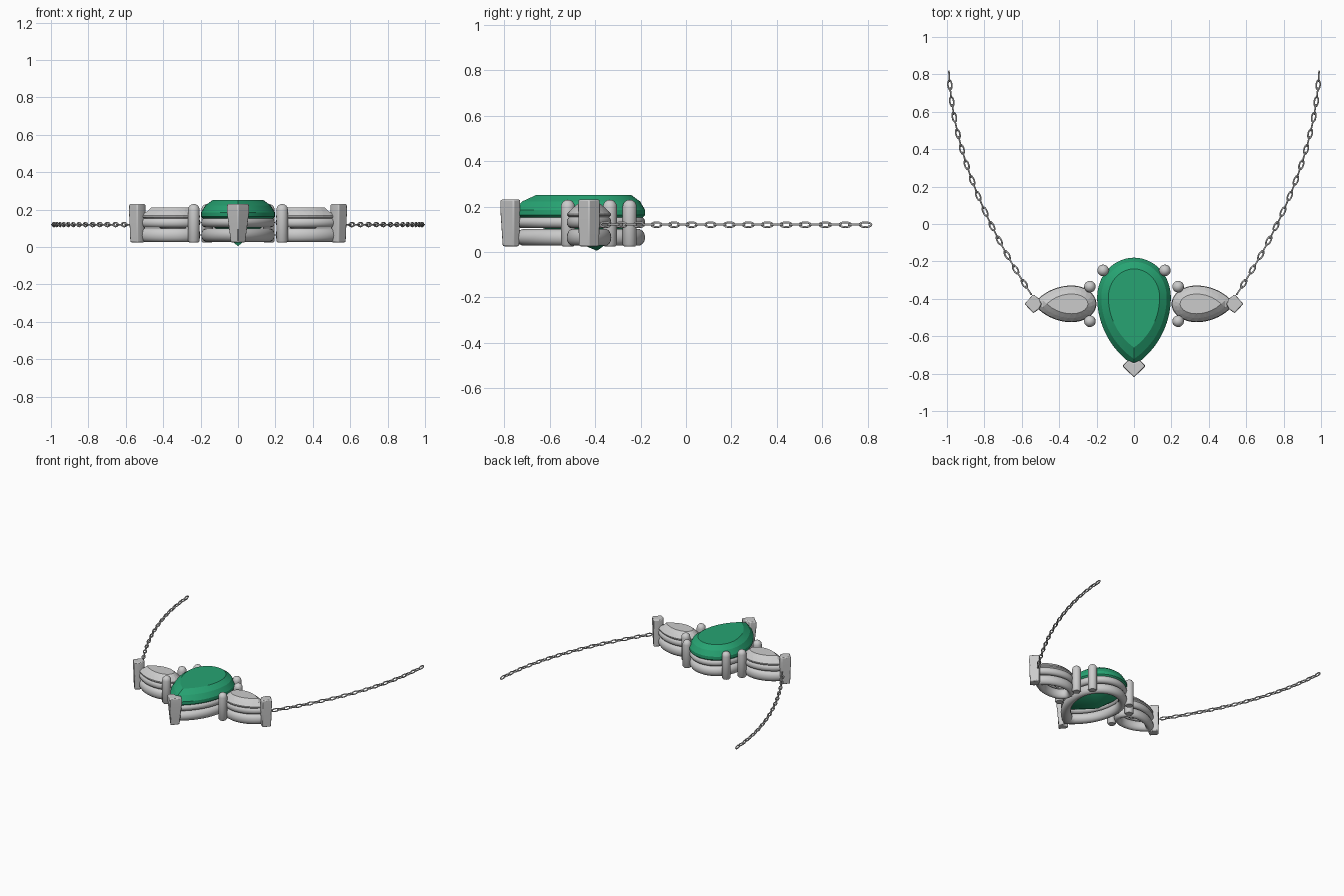
import bpy, bmesh, math
from mathutils import Vector
from mathutils.geometry import interpolate_bezier

if "Cube" in bpy.data.objects:
    bpy.data.objects.remove(bpy.data.objects["Cube"])

SIZE_C, ORG_C = (0.197, 0.212, 0.365), (0.0, -0.392)   # half width, head, tail
SIZE_S, ORG_S = (0.098, 0.132, 0.205), (0.333, -0.427)


def pear(size, inset, n, phase=0.0):
    """Pear outline, tip towards -y, shrunk by inset."""
    w, head, tail = size[0] - inset, size[1] - inset, size[2] - inset * 1.6
    R = (w * w + tail * tail) / (2 * w)
    pts = []
    for i in range(n):
        t = ((i + phase) / n) % 1.0
        a = 2 * t if t <= 0.5 else 2 * (1 - t)
        s = 1 if t <= 0.5 else -1
        if a < 0.5:
            d = tail * (1 - 2 * a)
            x, y = w - R + math.sqrt(max(R * R - d * d, 0)), -d
        else:
            th = (a - 0.5) * math.pi
            x, y = w * math.cos(th), head * math.sin(th)
        pts.append((s * x, y))
    return pts


def place(p, side):
    if side:
        return (ORG_S[0] - p[1], ORG_S[1] + p[0])
    return (ORG_C[0] + p[0], ORG_C[1] + p[1])


def finish(bm, name, mirror=False, angle=30, mat=None):
    bmesh.ops.recalc_face_normals(bm, faces=bm.faces[:])
    me = bpy.data.meshes.new(name)
    bm.to_mesh(me)
    bm.free()
    ob = bpy.data.objects.new(name, me)
    bpy.context.collection.objects.link(ob)
    if mat:
        me.materials.append(mat)
    if angle:
        bpy.ops.object.select_all(action='DESELECT')
        ob.select_set(True)
        bpy.context.view_layer.objects.active = ob
        bpy.ops.object.shade_smooth_by_angle(angle=math.radians(angle))
    if mirror:
        ob.modifiers.new("mirror", 'MIRROR').use_clip = False
    return ob


def bridge(bm, a, b, tri=False):
    n = len(a)
    for i in range(n):
        j = (i + 1) % n
        if tri:
            bm.faces.new((a[i], a[j], b[i]))
            bm.faces.new((a[j], b[j], b[i]))
        else:
            bm.faces.new((a[i], a[j], b[j], b[i]))


def rail(name, side, z, rz, rw, n=64, k=14):
    """Closed pear-shaped ring with an oval section."""
    bm = bmesh.new()
    size = SIZE_S if side else SIZE_C
    rings = []
    for q in range(k):
        t = 2 * math.pi * q / k
        inset, zz = rw - rw * math.cos(t), z + rz * math.sin(t)
        rings.append([bm.verts.new((*place(p, side), zz)) for p in pear(size, inset, n)])
    for q in range(k):
        bridge(bm, rings[q], rings[(q + 1) % k])
    finish(bm, name, mirror=side, angle=50)


def stone(name, side, culet, levels, n, angle, mat=None):
    """Cut stone: culet point, then (inset, z, phase) rings up to a flat table."""
    bm = bmesh.new()
    size = SIZE_S if side else SIZE_C
    rings = [[bm.verts.new((*place(p, side), z)) for p in pear(size, ins, n, ph)]
             for ins, z, ph in levels]
    c = bm.verts.new((*place((0, 0), side), culet))
    for i in range(n):
        bm.faces.new((rings[0][i], rings[0][(i + 1) % n], c))
    for k in range(len(rings) - 1):
        bridge(bm, rings[k], rings[k + 1], levels[k][2] != levels[k + 1][2])
    bm.faces.new(rings[-1])
    finish(bm, name, mirror=side, angle=angle, mat=mat)


def round_prong(name, x, y, r=0.031, z0=0.025, z1=0.23, n=20):
    prof = [(r * 0.8, z0), (r, z0 + 0.008), (r, z1 - r)]
    prof += [(r * math.cos(a), z1 - r + r * math.sin(a)) for a in (0.4, 0.8, 1.2)]
    bm = bmesh.new()
    rings = [[bm.verts.new((x + rr * math.cos(2 * math.pi * i / n),
                            y + rr * math.sin(2 * math.pi * i / n), z)) for i in range(n)]
             for rr, z in prof]
    for a, b in zip(rings, rings[1:]):
        bridge(bm, a, b)
    bm.faces.new(rings[0])
    top = bm.verts.new((x, y, z1))
    for i in range(n):
        bm.faces.new((rings[-1][i], rings[-1][(i + 1) % n], top))
    finish(bm, name, mirror=True, angle=50)


def tip_prong(name, pts, cx, cy, taper, mirror):
    """Tapered claw over a stone tip, softened edges."""
    bm = bmesh.new()
    rings = [[bm.verts.new((cx + px * s, cy + py * (1 + s) / 2, z)) for px, py in pts]
             for s, z in ((taper, 0.025), (1.0, 0.19), (0.97, 0.23))]
    bridge(bm, rings[0], rings[1])
    bridge(bm, rings[1], rings[2])
    bm.faces.new(rings[0])
    bm.faces.new(rings[2])
    ob = finish(bm, name, mirror=mirror, angle=35)
    b = ob.modifiers.new("bevel", 'BEVEL')
    b.width, b.segments = 0.006, 2


green = bpy.data.materials.new("green_gem")
green.diffuse_color = (0.02, 0.37, 0.17, 1)
green.use_nodes = True
green.node_tree.nodes["Principled BSDF"].inputs["Base Color"].default_value = green.diffuse_color

# Centre stone and its two rails
stone("centre_stone", False, 0.005,
      [(0.012, 0.15, 0), (0.0, 0.162, 0), (0.0, 0.185, 0), (0.022, 0.222, 0), (0.06, 0.25, 0)],
      48, 20, green)
rail("centre_lower_rail", False, 0.064, 0.037, 0.03)
rail("centre_upper_rail", False, 0.131, 0.027, 0.026)

# Side stones (faceted) and their rails
stone("side_stones", True, 0.06,
      [(0.002, 0.16, 0), (0.002, 0.168, 0), (0.022, 0.19, 0.5), (0.045, 0.21, 1.0)], 20, 0)
rail("side_lower_rails", True, 0.064, 0.037, 0.025)
rail("side_upper_rails", True, 0.131, 0.027, 0.022)

# Round prongs
round_prong("centre_prongs", 0.165, -0.248)
round_prong("side_back_prongs", 0.236, -0.335)
round_prong("side_front_prongs", 0.236, -0.52)

# Claws over the stone tips
tip_prong("centre_tip_prong", [(-0.062, 0.0), (-0.032, 0.032), (0, 0.018), (0.032, 0.032),
                               (0.062, 0.0), (0, -0.06)], 0, -0.76, 0.65, False)
tip_prong("side_tip_prongs", [(0.05, 0), (0.004, 0.05), (-0.028, 0.028), (-0.042, 0),
                              (-0.028, -0.028), (0.004, -0.05)], 0.535, -0.427, 0.85, True)

# Chain: alternating oval links along a curve, mirrored
path = interpolate_bezier(Vector((0.988, 0.79, 0.12)), Vector((0.965, 0.40, 0.12)),
                          Vector((0.80, 0.0, 0.12)), Vector((0.54, -0.39, 0.12)), 200)
bm = bmesh.new()
total = sum((b - a).length for a, b in zip(path, path[1:]))
count = round(total / 0.044)
pitch, dist, nxt, index = total / count, 0.0, 0.0, 0
up = Vector((0, 0, 1))
A, B, WIRE, NU, NV = 0.026, 0.0105, 0.0043, 16, 8
for a, b in zip(path, path[1:]):
    if dist >= nxt - 1e-6:
        t = (b - a).normalized()
        side = t.cross(up)
        wide, thick = (up, side) if index % 2 == 0 else (side, up)
        rings = []
        for i in range(NU):
            u = 2 * math.pi * i / NU
            cen = a + t * A * math.cos(u) + wide * B * math.sin(u)
            out = (t * B * math.cos(u) + wide * A * math.sin(u)).normalized()
            rings.append([bm.verts.new(cen + WIRE * (out * math.cos(v) + thick * math.sin(v)))
                          for v in (2 * math.pi * j / NV for j in range(NV))])
        for i in range(NU):
            bridge(bm, rings[i], rings[(i + 1) % NU])
        index += 1
        nxt += pitch
    dist += (b - a).length
finish(bm, "chain", mirror=True, angle=60)
